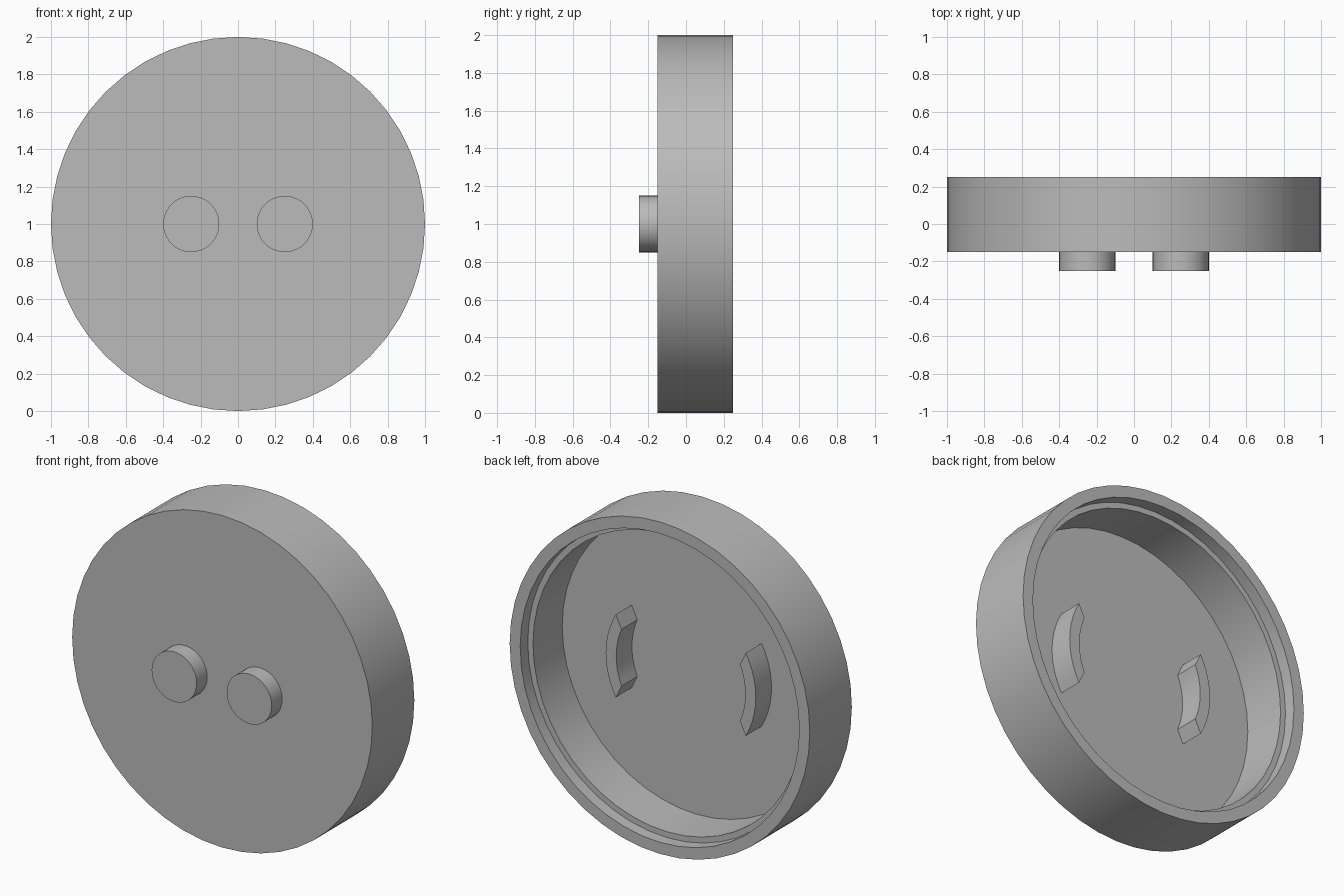
import bpy
import bmesh
from math import sin, cos, pi, radians

cube = bpy.data.objects.get("Cube")
if cube:
    bpy.data.objects.remove(cube)

grey = bpy.data.materials.new("plain grey")
grey.use_nodes = True
grey.diffuse_color = (0.5, 0.5, 0.5, 1)
grey.node_tree.nodes["Principled BSDF"].inputs["Base Color"].default_value = (0.5, 0.5, 0.5, 1)


def finish(name, bm):
    """Turn a bmesh into a smooth-shaded grey object."""
    bmesh.ops.remove_doubles(bm, verts=bm.verts, dist=1e-5)
    bmesh.ops.recalc_face_normals(bm, faces=bm.faces)
    mesh = bpy.data.meshes.new(name)
    bm.to_mesh(mesh)
    bm.free()
    mesh.materials.append(grey)
    obj = bpy.data.objects.new(name, mesh)
    bpy.context.collection.objects.link(obj)
    bpy.ops.object.select_all(action='DESELECT')
    obj.select_set(True)
    bpy.context.view_layer.objects.active = obj
    bpy.ops.object.shade_smooth_by_angle(angle=radians(30))
    return obj


def lathe(name, profile, sides, x=0):
    """Revolve (radius, y) points about a y-directed axis, capping both ends."""
    bm = bmesh.new()
    rings = [[bm.verts.new((x + r * cos(2 * pi * i / sides), y, 1 + r * sin(2 * pi * i / sides)))
              for i in range(sides)] for r, y in profile]
    for a, b in zip(rings, rings[1:]):
        for i in range(sides):
            j = (i + 1) % sides
            bm.faces.new((a[i], a[j], b[j], b[i]))
    bm.faces.new(rings[0])
    bm.faces.new(rings[-1])
    return finish(name, bm)


def arc(radius, half_angle, steps=10):
    angles = [half_angle * (2 * i / steps - 1) for i in range(steps + 1)]
    return [(radius * cos(a), radius * sin(a)) for a in angles]


def curved_tab(name, side):
    """Arc-shaped tab with slanted ends, standing on the inner floor."""
    outer, inner = arc(0.5, radians(30)), arc(0.43, radians(23.4))
    bm = bmesh.new()
    low, high = [[[bm.verts.new((side * x, y, 1 + z)) for x, z in line]
                  for line in (outer, inner)] for y in (FLOOR, TAB_TOP)]
    for i in range(len(outer) - 1):
        for o, n in (low, high):
            bm.faces.new((o[i], o[i + 1], n[i + 1], n[i]))
        for a, b in zip(low, high):
            bm.faces.new((a[i], a[i + 1], b[i + 1], b[i]))
    for end in (0, -1):
        bm.faces.new((low[0][end], low[1][end], high[1][end], high[0][end]))
    return finish(name, bm)


FRONT, BACK, FLOOR, TAB_TOP, LEDGE = -0.15, 0.25, -0.1, 0.05, 0.178

# Hollow round shell with a stepped ledge inside its rim
lathe("round_shell", [(1, FRONT), (1, BACK), (0.93, BACK), (0.93, LEDGE),
                      (0.895, LEDGE), (0.895, FLOOR)], 48)

# Front pegs and inner tabs, one pair on each side
for side, label in ((1, "left"), (-1, "right")):
    lathe(label + "_front_peg", [(0.15, -0.25), (0.15, FRONT)], 48, side * 0.25)
    curved_tab(label + "_inner_tab", side)
